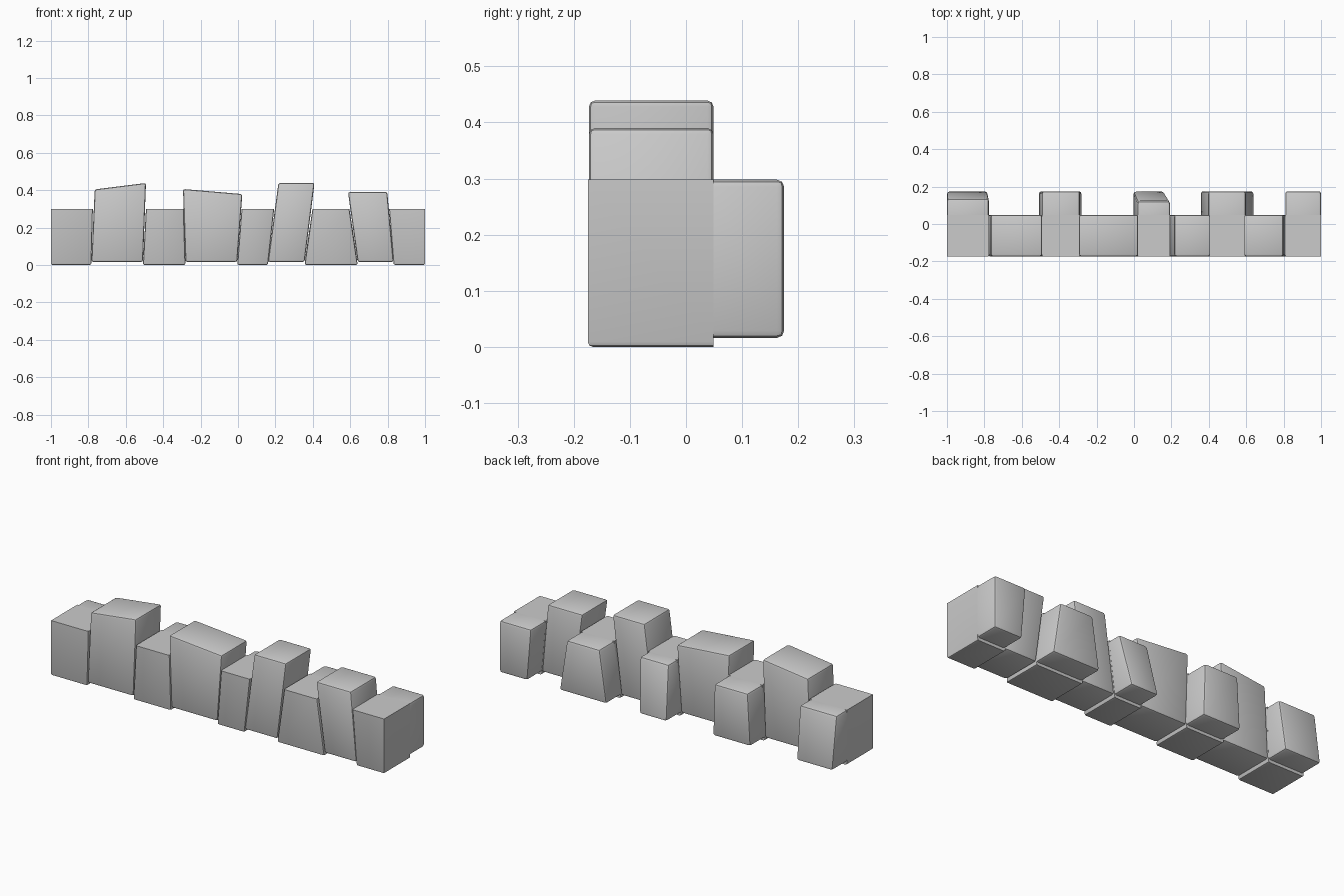
import bpy, bmesh

if "Cube" in bpy.data.objects:
    bpy.data.objects.remove(bpy.data.objects["Cube"])

Y_FRONT, Y_MID, Y_BACK = -0.173, 0.049, 0.175


def block(name, profile, y0, y_low, y_top, width, keep_sharp):
    """Loft a front profile (bl, br, tr, tl) along y and round selected edges."""
    bm = bmesh.new()
    front = [bm.verts.new((x, y0, z)) for x, z in profile]
    back = [bm.verts.new((x, y, z)) for (x, z), y in
            zip(profile, (y_low, y_low, y_top, y_top))]
    bm.faces.new(front)
    bm.faces.new(back[::-1])
    for i in range(4):
        j = (i + 1) % 4
        bm.faces.new((front[j], front[i], back[i], back[j]))
    bmesh.ops.recalc_face_normals(bm, faces=bm.faces)
    edges = [e for e in bm.edges if not keep_sharp(e.verts[0].co, e.verts[1].co)]
    bmesh.ops.bevel(bm, geom=edges, offset=width, segments=2, profile=0.5,
                    affect='EDGES', clamp_overlap=True)
    mesh = bpy.data.meshes.new(name)
    bm.to_mesh(mesh)
    bm.free()
    ob = bpy.data.objects.new(name, mesh)
    bpy.context.collection.objects.link(ob)
    bpy.ops.object.select_all(action='DESELECT')
    ob.select_set(True)
    bpy.context.view_layer.objects.active = ob
    bpy.ops.object.shade_smooth_by_angle()


# Deep low stones: bottom left/right x, top left/right x, y of upper back edge
deep_stones = [
    (-1.0, -0.784, -1.0, -0.776, 0.135),
    (-0.508, -0.281, -0.492, -0.29, Y_BACK),
    (-0.004, 0.16, 0.019, 0.193, 0.122),
    (0.356, 0.64, 0.398, 0.596, Y_BACK),
    (0.832, 1.0, 0.808, 1.0, Y_BACK),
]
for n, (bl, br, tl, tr, y_top) in enumerate(deep_stones, 1):
    # front half: sharp on top, at the joint and at the row ends
    block(f"low_stone_front_{n}", [(bl, 0.0), (br, 0.0), (tr, 0.298), (tl, 0.298)],
          Y_FRONT - 0.002, Y_MID, Y_MID, 0.009,
          lambda a, b: min(a.z, b.z) > 0.29 or min(a.y, b.y) > 0.04
          or (min(abs(a.x), abs(b.x)) > 0.99 and abs(a.z - b.z) > 0.1))
    # rear half: rounded, sharp at the joint
    block(f"low_stone_back_{n}", [(bl, 0.016), (br, 0.016), (tr, 0.298), (tl, 0.298)],
          Y_MID, Y_BACK, y_top, 0.013,
          lambda a, b: max(a.y, b.y) < 0.05)

# Tall front stones: bottom left/right x, top left (x, z), top right (x, z)
tall_stones = [
    (-0.784, -0.508, (-0.766, 0.404), (-0.492, 0.438)),
    (-0.281, -0.004, (-0.294, 0.406), (0.023, 0.379)),
    (0.16, 0.356, (0.216, 0.439), (0.409, 0.439)),
    (0.64, 0.832, (0.588, 0.390), (0.798, 0.390)),
]
for n, (bl, br, tl, tr) in enumerate(tall_stones, 1):
    block(f"tall_stone_{n}", [(bl, 0.016), (br, 0.016), tr, tl],
          Y_FRONT, Y_MID, Y_MID, 0.011, lambda a, b: False)
